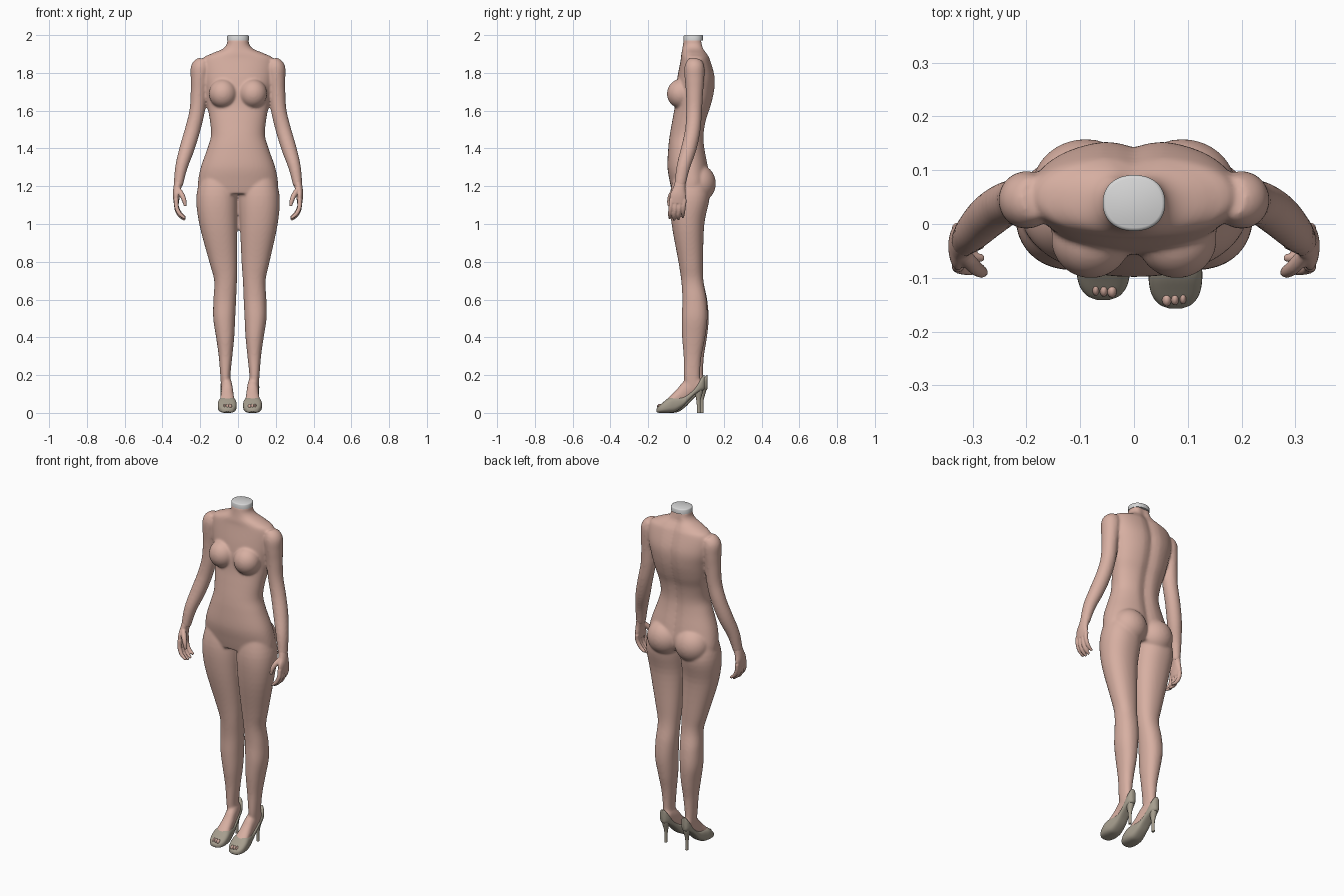
import bpy, bmesh, math
from mathutils import Vector

cube = bpy.data.objects.get("Cube")
if cube:
    bpy.data.objects.remove(cube, do_unlink=True)


def material(name, rgb):
    mat = bpy.data.materials.new(name)
    mat.use_nodes = True
    mat.diffuse_color = (*rgb, 1)
    mat.node_tree.nodes["Principled BSDF"].inputs["Base Color"].default_value = (*rgb, 1)
    return mat


skin = material("matte skin", (0.68, 0.43, 0.36))
leather = material("taupe leather", (0.38, 0.34, 0.27))
cap_grey = material("light grey cap", (0.68, 0.68, 0.68))


def spline(stations, steps=5):
    """Smoothly interpolate rows of numbers (Catmull-Rom)."""
    rows = [Vector(s) for s in stations]
    last = len(rows) - 1
    out = []
    for i in range(last):
        a, b, c, d = rows[max(i - 1, 0)], rows[i], rows[i + 1], rows[min(i + 2, last)]
        for k in range(steps):
            t = k / steps
            out.append(b + (c - a) * (t / 2) + (a * 2 - b * 5 + c * 4 - d) * (t * t / 2)
                       + (b * 3 - a - c * 3 + d) * (t ** 3 / 2))
    return out + [rows[-1]]


def oval(rx, ry, power=2, segments=32):
    """Superellipse outline as flat points."""
    points = []
    for i in range(segments):
        a = math.tau * i / segments
        c, s = math.cos(a), math.sin(a)
        points.append((rx * math.copysign(abs(c) ** (2 / power), c),
                       ry * math.copysign(abs(s) ** (2 / power), s)))
    return points


def loft(bm, rings):
    """Skin a stack of rings and close both ends."""
    loops = [[bm.verts.new(p) for p in ring] for ring in rings]
    faces = []
    for low, high in zip(loops, loops[1:]):
        for i in range(len(low)):
            j = (i + 1) % len(low)
            faces.append(bm.faces.new((low[i], low[j], high[j], high[i])))
    faces += [bm.faces.new(loops[0][::-1]), bm.faces.new(loops[-1])]
    bmesh.ops.recalc_face_normals(bm, faces=faces)


def tube(bm, stations):
    """Oval tube along a path of x, y, z, x radius, y radius."""
    rows = spline(stations)
    rings = []
    for i, row in enumerate(rows):
        ahead, behind = rows[min(i + 1, len(rows) - 1)], rows[max(i - 1, 0)]
        tangent = Vector(ahead[:3]) - Vector(behind[:3])
        turn = Vector((0, 0, -1)).rotation_difference(tangent.normalized())
        rings.append([Vector(row[:3]) + turn @ Vector((x, y, 0)) for x, y in oval(row[3], row[4], 2, 20)])
    loft(bm, rings)


def ball(bm, centre, radii):
    made = bmesh.ops.create_uvsphere(bm, u_segments=32, v_segments=20, radius=1)
    for v in made["verts"]:
        v.co = Vector(centre) + Vector(p * r for p, r in zip(v.co, radii))


def finish(bm, name, mat, voxel=0, smoothing=0):
    mesh = bpy.data.meshes.new(name)
    bm.to_mesh(mesh)
    bm.free()
    obj = bpy.data.objects.new(name, mesh)
    bpy.context.collection.objects.link(obj)
    mesh.materials.append(mat)
    if voxel:
        fuse = obj.modifiers.new("fuse", "REMESH")
        fuse.mode, fuse.voxel_size, fuse.use_smooth_shade = "VOXEL", voxel, True
        soften = obj.modifiers.new("soften", "SMOOTH")
        soften.factor, soften.iterations = 0.5, smoothing
    else:
        bpy.ops.object.select_all(action="DESELECT")
        obj.select_set(True)
        bpy.context.view_layer.objects.active = obj
        bpy.ops.object.shade_smooth_by_angle(angle=math.radians(40))
    return obj


def stance(side, z):
    """The left leg stands slightly outward and forward."""
    if side < 0:
        return 0, 0
    return 0.02 * min(max((1.1 - z) / 0.4, 0), 1), -0.016 * min(max((0.7 - z) / 0.5, 0), 1)


# Torso: height, half width, front y, back y
TORSO = [(1.98, .057, -.012, .09), (1.95, .06, -.016, .095), (1.925, .085, -.02, .1),
         (1.9, .145, -.025, .115), (1.87, .19, -.028, .13), (1.78, .19, -.045, .155),
         (1.7, .175, -.055, .152), (1.62, .162, -.06, .133), (1.55, .149, -.072, .11),
         (1.47, .143, -.086, .098), (1.4, .162, -.094, .102), (1.3, .197, -.098, .12),
         (1.22, .212, -.085, .13), (1.16, .21, -.072, .11)]
# Leg: height, centre x, half width, front y, back y
LEG = [(1.28, .105, .08, -.06, .1), (1.15, .112, .108, -.085, .125), (1.0, .105, .1, -.076, .097),
       (.8, .078, .074, -.04, .09), (.7, .066, .06, -.025, .092), (.6, .07, .06, -.016, .112),
       (.5, .073, .058, -.016, .12), (.4, .068, .048, -.011, .111), (.3, .066, .036, 0, .095),
       (.2, .067, .027, .004, .09), (.14, .064, .026, .01, .095)]
# Foot and shoe: y, half width, underside, top
FOOT = [(-.115, .03, .012, .042), (-.07, .041, .015, .088), (-.03, .036, .025, .128),
        (0, .032, .045, .165), (.04, .029, .08, .195), (.08, .025, .11, .19), (.1, .014, .135, .17)]
SHOE = [(-.141, .012, .006, .02), (-.132, .032, .001, .032), (-.11, .046, 0, .052),
        (-.075, .05, 0, .08), (-.04, .044, .006, .088), (0, .036, .034, .088), (.03, .032, .066, .102),
        (.06, .03, .094, .13), (.09, .028, .112, .175), (.108, .02, .12, .2), (.115, .01, .13, .2)]
ARM = [(.18, .05, 1.865, .03, .04), (.197, .045, 1.83, .052, .053), (.203, .045, 1.77, .048, .052),
       (.208, .045, 1.7, .043, .046), (.216, .043, 1.6, .041, .042), (.24, .036, 1.5, .041, .041),
       (.27, .015, 1.4, .04, .041), (.3, -.015, 1.3, .033, .036), (.317, -.033, 1.2, .024, .029)]


def upright_rings(stations, groove=0):
    for z, x, half, front, back in spline(stations):
        ring = []
        for px, py in oval(half, (back - front) / 2, 2.2, 48):
            if py > 0:
                py -= groove * math.exp(-(px / .03) ** 2)
            ring.append((x + px, (front + back) / 2 + py, z))
        yield ring


def foot_rings(stations, side, power):
    dx, dy = stance(side, 0)
    for y, half, low, high in spline(stations):
        x = side * (.057 + .08 * max(y, 0)) + dx
        yield [(x + px, y + dy, (low + high) / 2 + pz) for px, pz in oval(half, (high - low) / 2, power)]


# Body
body = bmesh.new()
loft(body, list(upright_rings([(z, 0, w, f, b) for z, w, f, b in TORSO], .014)))
for side in (1, -1):
    ball(body, (side * .08, -.028, 1.69), (.074, .073, .077))
    ball(body, (side * .09, .066, 1.215), (.1, .092, .1))
    leg = []
    for z, x, half, front, back in LEG:
        dx, dy = stance(side, z)
        leg.append((z, side * x + dx, half, front + dy, back + dy))
    loft(body, list(upright_rings(leg)))
    loft(body, list(foot_rings(FOOT, side, 2.2)))
    tube(body, [(side * x, y, z, rx, ry) for x, y, z, rx, ry in ARM])
finish(body, "body", skin, .0065, 9)

for side, label in ((1, "left"), (-1, "right")):
    # Hand with palm, four curled fingers and a thumb
    hand = bmesh.new()
    tube(hand, [(side * x, y, z, rx, ry) for x, y, z, rx, ry in
                [(.313, -.03, 1.225, .024, .028), (.323, -.036, 1.185, .02, .033),
                 (.327, -.042, 1.15, .018, .043), (.326, -.044, 1.11, .014, .042)]])
    for i in range(4):
        y = -.077 + i * .023
        drop = (.008, 0, .002, .014)[i]
        path = [(.327, y, 1.13, .012), (.325, y - .004, 1.08 + drop, .0115),
                (.308, y - .008, 1.045 + drop, .0105), (.28, y - .009, 1.022 + drop, .007)]
        tube(hand, [(side * px, py, pz, r, r) for px, py, pz, r in path])
    thumb = [(.318, -.055, 1.185, .014), (.298, -.078, 1.155, .014),
             (.285, -.088, 1.125, .012), (.279, -.09, 1.095, .008)]
    tube(hand, [(side * px, py, pz, r, r) for px, py, pz, r in thumb])
    finish(hand, label + "_hand", skin, .004, 3)

    # Pump with a slim heel
    dx, dy = stance(side, 0)
    shoe = bmesh.new()
    loft(shoe, list(foot_rings(SHOE, side, 2.8)))
    finish(shoe, label + "_shoe", leather)
    heel = bmesh.new()
    x = side * .064 + dx
    tube(heel, [(x, .085 + dy, .15, .024, .026), (x, .084 + dy, .115, .02, .022),
                (x, .082 + dy, .07, .01, .012), (x, .083 + dy, .03, .008, .009),
                (x, .084 + dy, 0, .008, .009)])
    finish(heel, label + "_heel", leather)

    # Toes showing through the open front
    toes = bmesh.new()
    for i in range(3):
        ball(toes, (side * (.041 + i * .015) + dx, dy - .123 + i * .002, .034),
             (.009 - i * .001, .014, .013))
    finish(toes, label + "_toes", skin)

# Neck cap with a softened rim
cap = bmesh.new()
loft(cap, [[(px, .039 + py, z) for px, py in oval(.058 - inset, .052 - inset, 2.2, 48)]
           for z, inset in ((1.972, 0), (1.994, 0), (1.998, .002), (2, .006))])
finish(cap, "neck_cap", cap_grey)
